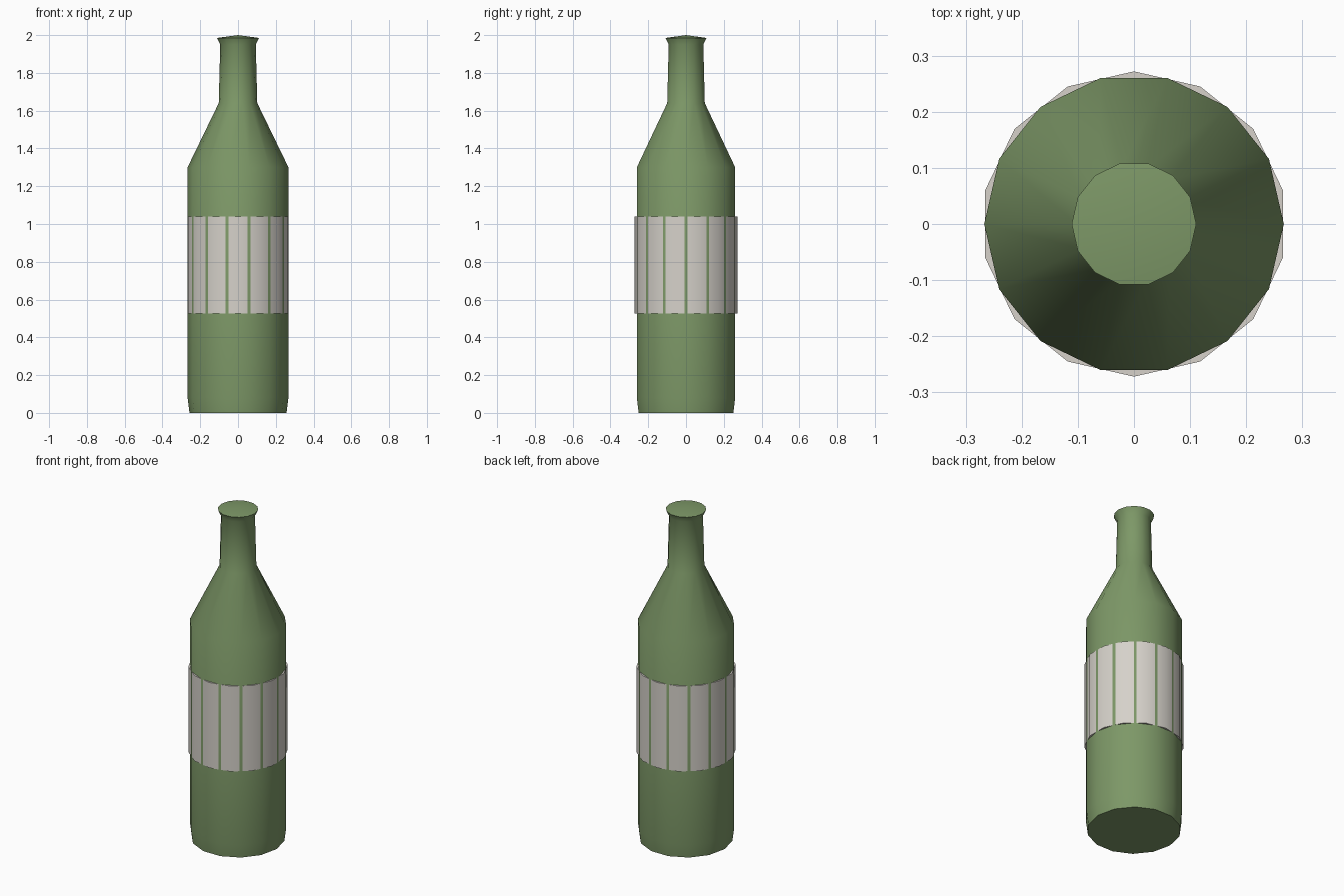
import bpy, bmesh
from math import cos, sin, pi, radians

cube = bpy.data.objects.get("Cube")
if cube:
    bpy.data.objects.remove(cube, do_unlink=True)

SIDES = 14


def material(name, rgb):
    mat = bpy.data.materials.new(name)
    mat.use_nodes = True
    mat.diffuse_color = (*rgb, 1)
    bsdf = mat.node_tree.nodes["Principled BSDF"]
    bsdf.inputs["Base Color"].default_value = (*rgb, 1)
    bsdf.inputs["Roughness"].default_value = 0.6
    return mat


def lathe(name, profile, mat, turn=0.0, angle=35):
    """Turn a (radius, height) profile; a zero radius closes to a point."""
    bm = bmesh.new()
    rings = []
    for r, z in profile:
        if r == 0:
            rings.append([bm.verts.new((0, 0, z))] * SIDES)
        else:
            steps = [turn + 2 * pi * i / SIDES for i in range(SIDES)]
            rings.append([bm.verts.new((r * cos(a), r * sin(a), z)) for a in steps])
    for low, high in zip(rings, rings[1:]):
        for i in range(SIDES):
            j = (i + 1) % SIDES
            corners = [low[i], low[j], high[j], high[i]]
            bm.faces.new(list(dict.fromkeys(corners)))
    # flat ends where the profile does not reach the axis
    if profile[0][0]:
        bm.faces.new(rings[0][::-1])
    if profile[-1][0]:
        bm.faces.new(rings[-1])
    mesh = bpy.data.meshes.new(name)
    bm.to_mesh(mesh)
    bm.free()
    mesh.materials.append(mat)
    obj = bpy.data.objects.new(name, mesh)
    bpy.context.collection.objects.link(obj)
    bpy.ops.object.select_all(action='DESELECT')
    obj.select_set(True)
    bpy.context.view_layer.objects.active = obj
    bpy.ops.object.shade_smooth_by_angle(angle=radians(angle))
    return obj


glass = material("green glass", (0.205, 0.314, 0.136))
paper = material("off-white paper", (0.67, 0.64, 0.59))

# Bottle: base, body, shoulder, neck, flared lip and shallow domed top
lathe("bottle", [(0.257, 0), (0.267, 0.08), (0.267, 1.3), (0.102, 1.64),
                 (0.094, 1.95), (0.111, 1.985), (0, 2.0)], glass)

# Label: sleeve turned half a side, so the bottle's edges show through as stripes
lathe("label", [(0.272, 0.525), (0.272, 1.04)], paper, turn=pi / SIDES)
